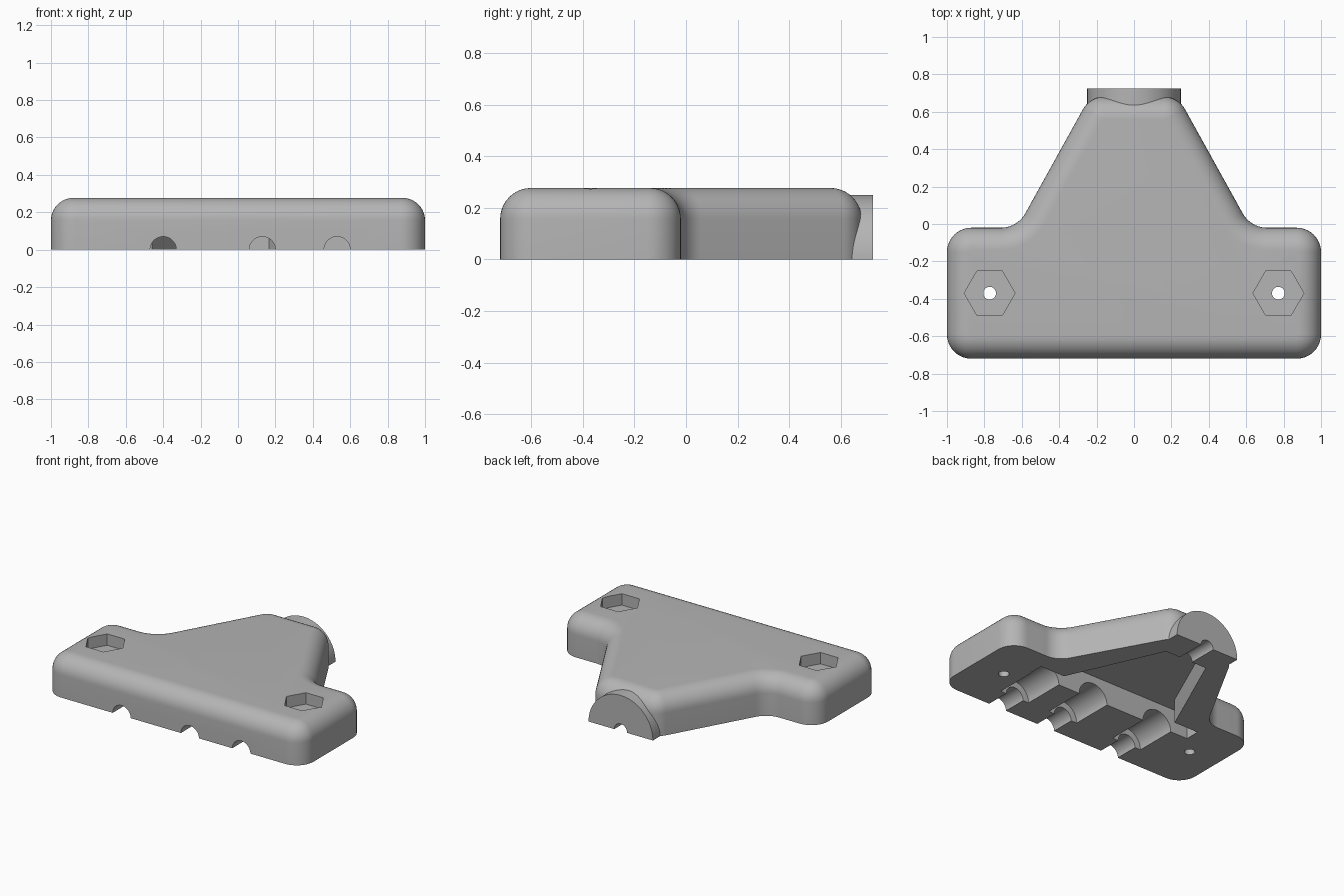
import bpy, bmesh
from math import sin, cos, pi, radians
from mathutils import Vector, Matrix

cube = bpy.data.objects.get("Cube")
if cube:
    bpy.data.objects.remove(cube, do_unlink=True)

HEIGHT, FILLET, BELOW = 0.277, 0.12, -0.1

grey = bpy.data.materials.new("plain grey")
grey.use_nodes = True
colour = (0.46, 0.46, 0.46, 1)
grey.diffuse_color = colour
grey.node_tree.nodes["Principled BSDF"].inputs["Base Color"].default_value = colour


def rounded(corners, inset=0, steps=10):
    """Round a counter-clockwise outline (x, y, radius), moved inwards by inset."""
    out = []
    for i, (x, y, r) in enumerate(corners):
        p = Vector((x, y))
        a = (p - Vector(corners[i - 1][:2])).normalized()
        b = (Vector(corners[(i + 1) % len(corners)][:2]) - p).normalized()
        side = 1 if a.cross(b) > 0 else -1
        na, nb = Vector((-a.y, a.x)), Vector((-b.y, b.x))
        centre = p + side * r * (na + nb) / (1 + na.dot(nb))
        turn = na.angle(nb)
        for k in range(steps + 1):
            t = k / steps
            n = (na * sin((1 - t) * turn) + nb * sin(t * turn)) / sin(turn)
            out.append(centre - n * (side * r - inset))
    return out


def finish(name, bm):
    bmesh.ops.recalc_face_normals(bm, faces=bm.faces)
    mesh = bpy.data.meshes.new(name)
    bm.to_mesh(mesh)
    bm.free()
    mesh.materials.append(grey)
    ob = bpy.data.objects.new(name, mesh)
    bpy.context.collection.objects.link(ob)
    return ob


def loft(name, rings):
    """Skin a stack of equal rings given as (points, z)."""
    bm = bmesh.new()
    loops = [[bm.verts.new((p[0], p[1], z)) for p in pts] for pts, z in rings]
    for lo, hi in zip(loops, loops[1:]):
        for i in range(len(lo)):
            bm.faces.new((lo[i - 1], lo[i], hi[i], hi[i - 1]))
    bm.faces.new(loops[0][::-1])
    bm.faces.new(loops[-1])
    return finish(name, bm)


def prism(name, radius, start, end, sides=48):
    """Cylinder or prism between two points."""
    start, end = Vector(start), Vector(end)
    axis = end - start
    bm = bmesh.new()
    bmesh.ops.create_cone(
        bm, cap_ends=True, segments=sides, radius1=radius, radius2=radius,
        depth=axis.length,
        matrix=Matrix.Translation((start + end) / 2)
        @ axis.to_track_quat("Z", "Y").to_matrix().to_4x4())
    return finish(name, bm)


def combine(target, tool, operation="DIFFERENCE"):
    """Apply a boolean and throw the tool away."""
    tool.hide_render = True
    mod = target.modifiers.new(tool.name, "BOOLEAN")
    mod.object, mod.operation, mod.solver = tool, operation, "EXACT"
    bpy.context.view_layer.objects.active = target
    bpy.ops.object.modifier_apply(modifier=mod.name)
    bpy.data.objects.remove(tool, do_unlink=True)


# Shell body: wide bar with a tapering neck and a rounded top edge
half = [(1, -0.72, 0.13), (1, -0.02, 0.13), (0.624, -0.02, 0.15), (0.236, 0.68, 0.13)]
outline = half + [(-x, y, r) for x, y, r in reversed(half)]
rings = [(rounded(outline), BELOW)]
for k in range(11):
    a = k / 10 * pi / 2
    rings.append((rounded(outline, FILLET * (1 - cos(a))),
                  HEIGHT - FILLET + FILLET * sin(a)))
shell = loft("cable_splitter_shell", rings)

# Cable collar on the neck
combine(shell, prism("collar", 0.25, (0, 0.45, 0), (0, 0.725, 0), 96), "UNION")

# Hollow for the wires
half = [(0.65, -0.25), (0.65, -0.145), (0.46, -0.145), (0.165, 0.515)]
hollow = half + [(-x, y) for x, y in reversed(half)]
combine(shell, loft("hollow", [(hollow, -0.2), (hollow, 0.17)]))

# Stepped cable channels through the front, and the one through the collar
for x in (-0.4, 0.13, 0.53):
    combine(shell, prism("narrow_channel", 0.07, (x, -0.9, 0), (x, -0.4, 0)))
    combine(shell, prism("wide_channel", 0.115, (x, -0.55, 0), (x, -0.2, 0)))
combine(shell, prism("collar_channel", 0.05, (0, 0.4, 0), (0, 0.9, 0)))

# Nut pockets and screw holes
for x in (-0.772, 0.772):
    pocket = [(x + 0.136 * cos(i * pi / 3), -0.37 + 0.136 * sin(i * pi / 3)) for i in range(6)]
    combine(shell, loft("nut_pocket", [(pocket, HEIGHT - 0.08), (pocket, 0.5)]))
    combine(shell, prism("screw_hole", 0.034, (x, -0.37, -0.3), (x, -0.37, 0.4), 32))

# Trim everything level with the ground
ground = [(-2, -2), (2, -2), (2, 2), (-2, 2)]
combine(shell, loft("trim", [(ground, -1), (ground, 0)]))

bpy.ops.object.select_all(action="DESELECT")
shell.select_set(True)
bpy.context.view_layer.objects.active = shell
bpy.ops.object.shade_smooth_by_angle(angle=radians(30))
